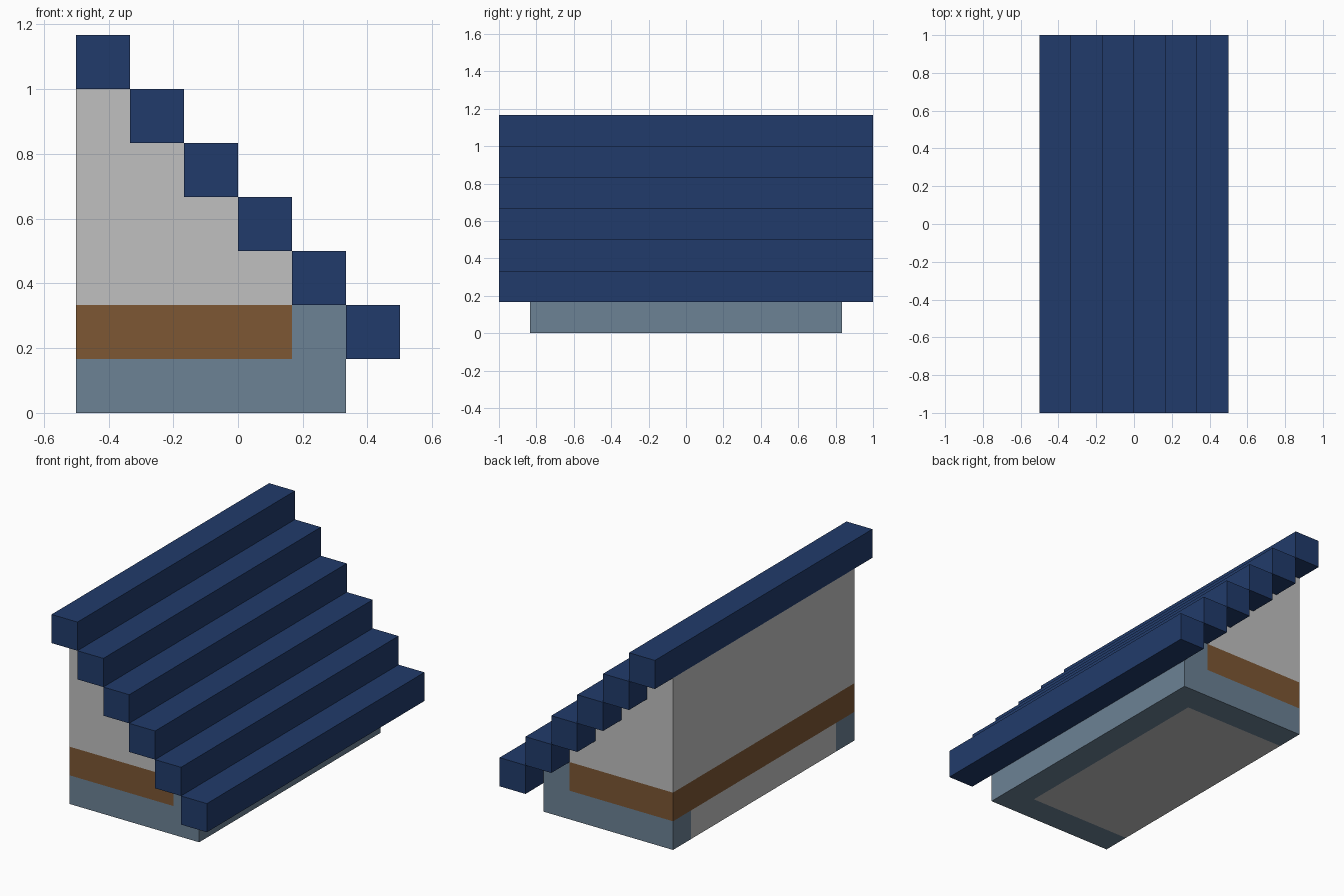
import bpy
import bmesh
from mathutils import Vector

old = bpy.data.objects.get("Cube")
if old:
    bpy.data.objects.remove(old, do_unlink=True)

U = 1 / 6            # one step of the module
LEFT = -3 * U        # tall end of the stairs
HALF_BODY = 5 * U    # half depth of the supporting body


def linear(c):
    c /= 255
    return c / 12.92 if c <= 0.04045 else ((c + 0.055) / 1.055) ** 2.4


def material(name, *rgb):
    m = bpy.data.materials.new(name)
    m.use_nodes = True
    colour = [linear(c) for c in rgb] + [1]
    m.diffuse_color = colour
    m.node_tree.nodes["Principled BSDF"].inputs["Base Color"].default_value = colour
    return m


navy = material("navy", 33, 59, 107)
grey = material("light_grey", 192, 192, 192)
brown = material("brown", 125, 87, 52)
slate = material("slate_blue", 108, 130, 149)


def prism(name, points, sweep, mat):
    """Extrude a flat outline along the sweep vector."""
    bm = bmesh.new()
    face = bm.faces.new([bm.verts.new(p) for p in points])
    new = bmesh.ops.extrude_face_region(bm, geom=[face])["geom"]
    verts = [v for v in new if isinstance(v, bmesh.types.BMVert)]
    bmesh.ops.translate(bm, verts=verts, vec=Vector(sweep))
    bmesh.ops.recalc_face_normals(bm, faces=bm.faces)
    mesh = bpy.data.meshes.new(name)
    bm.to_mesh(mesh)
    bm.free()
    mesh.materials.append(mat)
    obj = bpy.data.objects.new(name, mesh)
    bpy.context.collection.objects.link(obj)
    return obj


def box(name, x0, x1, half_y, z0, z1, mat):
    outline = [(x0, -half_y, z0), (x1, -half_y, z0), (x1, -half_y, z1), (x0, -half_y, z1)]
    return prism(name, outline, (0, 2 * half_y, 0), mat)


# Six overhanging treads, descending towards +x
for i in range(6):
    x, z = LEFT + i * U, (6 - i) * U
    box(f"tread_{i + 1}", x, x + U, 1, z, z + U, navy)

# Stepped wall under the upper treads
profile = [(LEFT, 2 * U), (LEFT + 4 * U, 2 * U)]
for i in reversed(range(4)):
    z = (6 - i) * U
    profile += [(LEFT + (i + 1) * U, z), (LEFT + i * U, z)]
prism("stepped_wall", [(x, -HALF_BODY, z) for x, z in profile],
      (0, 2 * HALF_BODY, 0), grey)

# Brown band between the wall and the foundation
box("band", LEFT, U, HALF_BODY, U, 2 * U, brown)

# U-shaped foundation, open at the tall end, with a raised lip at the low end
inner = HALF_BODY - U
outline = [(LEFT, -HALF_BODY), (2 * U, -HALF_BODY), (2 * U, HALF_BODY), (LEFT, HALF_BODY),
           (LEFT, inner), (U, inner), (U, -inner), (LEFT, -inner)]
prism("foundation", [(x, y, 0) for x, y in outline], (0, 0, U), slate)
box("foundation_lip", U, 2 * U, HALF_BODY, U, 2 * U, slate)

# Grey infill inside the foundation
box("foundation_infill", LEFT, U, inner, 0, U, grey)
